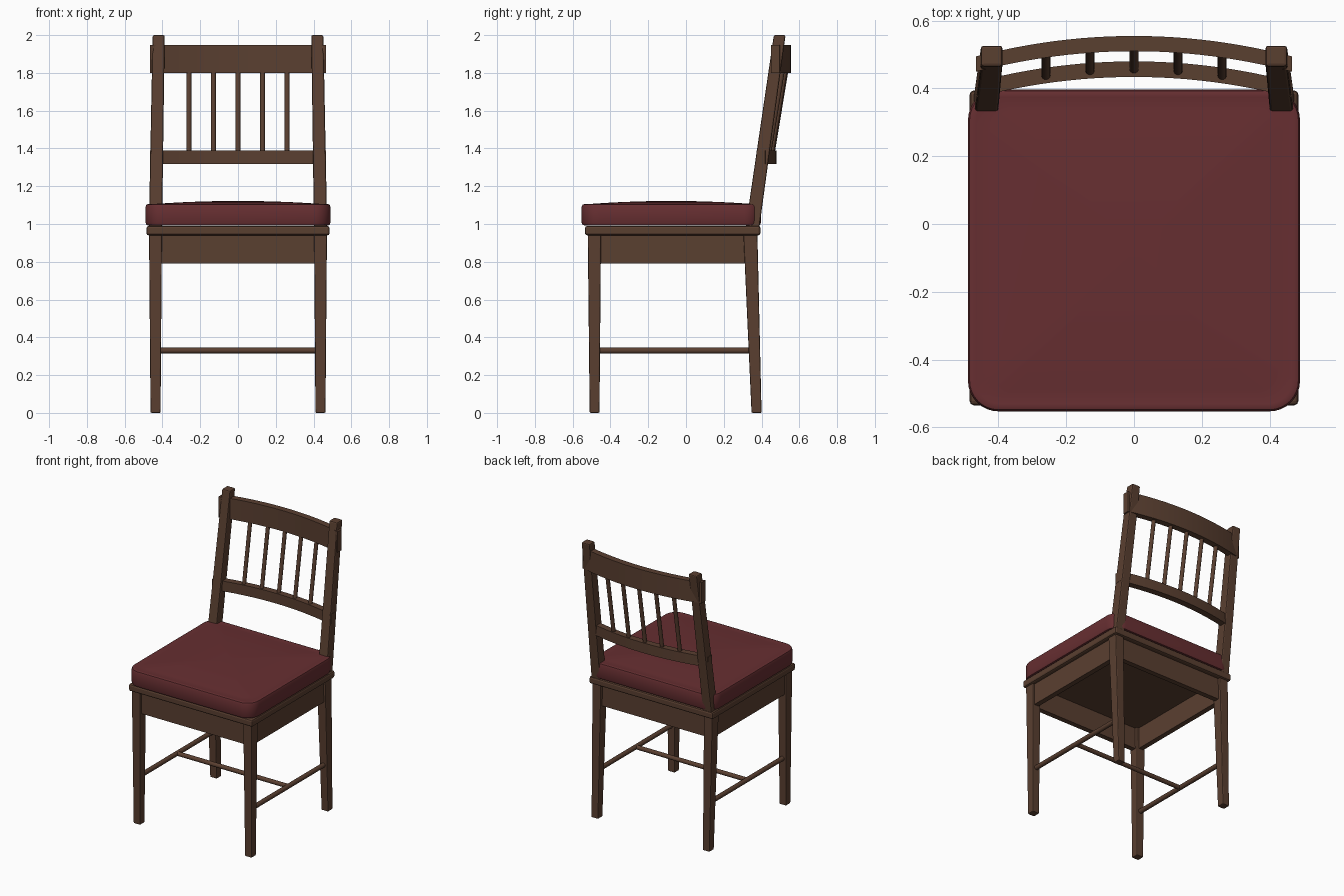
import bpy, bmesh, math

if "Cube" in bpy.data.objects:
    bpy.data.objects.remove(bpy.data.objects["Cube"])


def material(name, rgb):
    m = bpy.data.materials.new(name)
    m.diffuse_color = (*rgb, 1)
    m.use_nodes = True
    m.node_tree.nodes["Principled BSDF"].inputs["Base Color"].default_value = m.diffuse_color
    return m


WOOD = material("dark brown wood", (0.102, 0.050, 0.030))
RED = material("dark red fabric", (0.135, 0.028, 0.031))


def finish(name, bm, mat, bevel=0.0, smooth=False):
    bmesh.ops.recalc_face_normals(bm, faces=bm.faces[:])
    mesh = bpy.data.meshes.new(name)
    bm.to_mesh(mesh)
    bm.free()
    mesh.materials.append(mat)
    ob = bpy.data.objects.new(name, mesh)
    bpy.context.collection.objects.link(ob)
    if bevel:
        mod = ob.modifiers.new("bevel", 'BEVEL')
        mod.width, mod.segments = bevel, 2
    if smooth:
        bpy.ops.object.select_all(action='DESELECT')
        bpy.context.view_layer.objects.active = ob
        ob.select_set(True)
        bpy.ops.object.shade_smooth_by_angle(angle=math.radians(35))
    return ob


def loft(bm, rings):
    """Skin a stack of closed rings and cap both ends."""
    vs = [[bm.verts.new(p) for p in r] for r in rings]
    n = len(vs[0])
    for a, b in zip(vs, vs[1:]):
        for i in range(n):
            bm.faces.new((a[i], a[(i + 1) % n], b[(i + 1) % n], b[i]))
    bm.faces.new(vs[0])
    bm.faces.new(vs[-1])


def tapered(name, z0, r0, z1, r1, bevel=0.006):
    """Block between two rectangles given as (x0, x1, y0, y1)."""
    bm = bmesh.new()
    loft(bm, [[(a, c, z), (b, c, z), (b, d, z), (a, d, z)]
              for z, (a, b, c, d) in ((z0, r0), (z1, r1))])
    return finish(name, bm, WOOD, bevel)


def rod(name, p, q, r):
    from mathutils import Vector
    p, q = Vector(p), Vector(q)
    turn = (q - p).to_track_quat('Z', 'Y')
    ring = [turn @ Vector((r * math.cos(t * math.pi / 8), r * math.sin(t * math.pi / 8), 0))
            for t in range(16)]
    bm = bmesh.new()
    loft(bm, [[p + v for v in ring], [q + v for v in ring]])
    return finish(name, bm, WOOD, smooth=True)


def arc(x):
    """Backward bow of the back rails, 0 at the centre."""
    return -0.060 * (x / 0.465) ** 2


def curved_rail(name, z0, z1, y0, y1):
    bm = bmesh.new()
    rings = []
    for i in range(25):
        x = -0.467 + 0.934 * i / 24
        a, b = y0 + arc(x), y1 + arc(x)
        rings.append([(x, a, z0), (x, b, z0), (x, b, z1), (x, a, z1)])
    loft(bm, rings)
    return finish(name, bm, WOOD, smooth=True)


def mirrored(s, r):
    return (*sorted((s * r[0], s * r[1])), r[2], r[3])


# legs, back posts, side aprons and side stretchers
for s, side in ((-1, "left"), (1, "right")):
    tapered(f"front_leg_{side}", 0, mirrored(s, (0.41, 0.463, -0.51, -0.458)),
            0.945, mirrored(s, (0.403, 0.471, -0.52, -0.45)))
    tapered(f"back_leg_{side}", 0, mirrored(s, (0.41, 0.463, 0.347, 0.40)),
            0.945, mirrored(s, (0.403, 0.471, 0.304, 0.378)))
    tapered(f"back_post_{side}", 0.98, mirrored(s, (0.402, 0.472, 0.315, 0.388)),
            2.0, mirrored(s, (0.388, 0.452, 0.465, 0.527)), 0.008)
    r = mirrored(s, (0.42, 0.456, -0.47, 0.33))
    tapered(f"side_apron_{side}", 0.79, r, 0.945, r, 0)
    rod(f"side_stretcher_{side}", (s * 0.436, -0.47, 0.33), (s * 0.436, 0.355, 0.33), 0.016)

# front and back aprons, cross stretcher
for name, y in (("front_apron", -0.505), ("back_apron", 0.325)):
    r = (-0.42, 0.42, y, y + 0.036)
    tapered(name, 0.79, r, 0.945, r, 0)
rod("cross_stretcher", (-0.436, -0.06, 0.33), (0.436, -0.06, 0.33), 0.015)

# seat board
r = (-0.485, 0.485, -0.535, 0.394)
tapered("seat_board", 0.94, r, 0.99, r, 0.012)

# back rails and spindles
curved_rail("top_rail", 1.80, 1.947, 0.510, 0.555)
curved_rail("lower_rail", 1.318, 1.39, 0.434, 0.480)
for i in range(5):
    x = (i - 2) * 0.13
    rod(f"spindle_{i + 1}", (x, 0.457 + arc(x), 1.38), (x, 0.528 + arc(x), 1.81), 0.0135)


# cushion: rounded rectangle rings with a soft edge and a domed top
def cushion_ring(inset, z, scale=1.0):
    cy, hx, hy, rad = -0.078, 0.49 - inset, 0.475 - inset, 0.09 - inset
    pts = []
    for k, (sx, sy) in enumerate(((1, 1), (-1, 1), (-1, -1), (1, -1))):
        for j in range(9):
            t = math.radians(90 * k + 90 * j / 8)
            pts.append((scale * (sx * (hx - rad) + rad * math.cos(t)),
                        cy + scale * (sy * (hy - rad) + rad * math.sin(t)), z))
    return pts


rings = [cushion_ring(0.016, 0.992), cushion_ring(0.005, 0.996), cushion_ring(0, 1.008),
         cushion_ring(0, 1.09), cushion_ring(0.005, 1.102), cushion_ring(0.016, 1.106)]
rings += [cushion_ring(0.018, 1.104 + 0.018 * (1 - s * s), s)
          for s in (0.99, 0.9, 0.75, 0.6, 0.45, 0.3, 0.15, 0.03)]
bm = bmesh.new()
loft(bm, rings)
finish("cushion", bm, RED, smooth=True)
